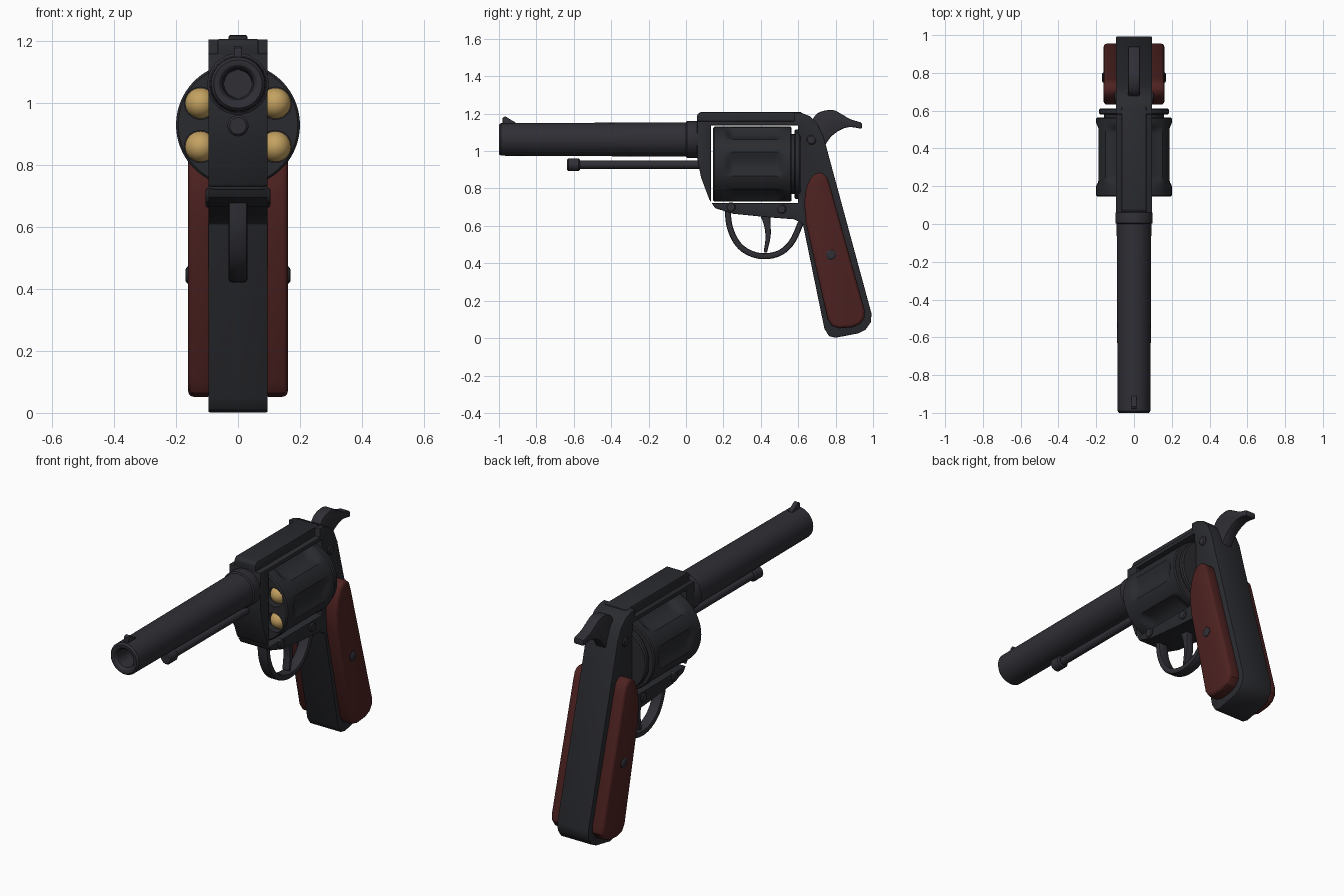
import bpy, bmesh, math

if "Cube" in bpy.data.objects:
    bpy.data.objects.remove(bpy.data.objects["Cube"])

def material(name, rgb):
    m = bpy.data.materials.new(name)
    m.diffuse_color = (*rgb, 1)
    m.use_nodes = True
    m.node_tree.nodes["Principled BSDF"].inputs["Base Color"].default_value = m.diffuse_color
    return m

STEEL = material("dark steel", (0.023, 0.024, 0.029))
BLUED = material("blued steel", (0.028, 0.028, 0.036))
WOOD = material("red brown wood", (0.075, 0.016, 0.015))
BRASS = material("brass", (0.55, 0.36, 0.12))

def make(name, bm, mat, bevel=0, segments=2, cutter=None, angle=30):
    """Turn a bmesh into an object, apply cut and bevel, shade it."""
    bmesh.ops.recalc_face_normals(bm, faces=bm.faces)
    me = bpy.data.meshes.new(name)
    bm.to_mesh(me)
    bm.free()
    me.materials.append(mat)
    ob = bpy.data.objects.new(name, me)
    bpy.context.collection.objects.link(ob)
    bpy.ops.object.select_all(action='DESELECT')
    ob.select_set(True)
    bpy.context.view_layer.objects.active = ob
    if cutter:
        mod = ob.modifiers.new("cut", 'BOOLEAN')
        mod.object, mod.operation, mod.solver = cutter, 'DIFFERENCE', 'EXACT'
        bpy.ops.object.modifier_apply(modifier="cut")
        bpy.data.objects.remove(cutter)
    if bevel:
        mod = ob.modifiers.new("bevel", 'BEVEL')
        mod.width, mod.segments = bevel, segments
        mod.limit_method, mod.angle_limit = 'ANGLE', math.radians(40)
        bpy.ops.object.modifier_apply(modifier="bevel")
    bpy.ops.object.shade_smooth_by_angle(angle=math.radians(angle))
    return ob

def prism(points, x0, x1, bm=None):
    """Side profile (y, z) extruded across x."""
    bm = bm or bmesh.new()
    a = [bm.verts.new((x0, y, z)) for y, z in points]
    b = [bm.verts.new((x1, y, z)) for y, z in points]
    bm.faces.new(a)
    bm.faces.new(b[::-1])
    for i in range(len(a)):
        j = (i + 1) % len(a)
        bm.faces.new((a[i], a[j], b[j], b[i]))
    return bm

def lathe(profile, cx, cz, n=40, bm=None, axis='Y', cy=0, shape=None):
    """Rings (position along axis, radius), capped at both ends."""
    bm = bm or bmesh.new()
    rings = []
    for t, r in profile:
        ring = []
        for k in range(n):
            a = 2 * math.pi * k / n
            rr = shape(a, t, r) if shape else r
            u, v = rr * math.cos(a), rr * math.sin(a)
            co = (cx + u, t, cz + v) if axis == 'Y' else (t, cy + u, cz + v)
            ring.append(bm.verts.new(co))
        rings.append(ring)
    bm.faces.new(rings[0])
    bm.faces.new(rings[-1][::-1])
    for p, q in zip(rings, rings[1:]):
        for k in range(n):
            j = (k + 1) % n
            bm.faces.new((p[k], p[j], q[j], q[k]))
    return bm

# Frame with the cylinder window cut through
outline = [(0.06, 1.16), (0.58, 1.16), (0.58, 1.207), (0.62, 1.203), (0.665, 1.185), (0.705, 1.145),
           (0.735, 1.08), (0.775, 0.93), (0.992, 0.13), (0.988, 0.085), (0.96, 0.045),
           (0.92, 0.025), (0.80, 0.002), (0.765, 0.01), (0.74, 0.05), (0.625, 0.61),
           (0.58, 0.635), (0.45, 0.645), (0.25, 0.665), (0.155, 0.695), (0.125, 0.74),
           (0.08, 0.86), (0.06, 0.96)]
window = make("window_cutter", prism([(0.133, 0.722), (0.6, 0.722), (0.6, 1.137), (0.133, 1.137)],
                                     -0.3, 0.3), STEEL)
window.hide_render = True
make("frame", prism(outline, -0.096, 0.096), STEEL, 0.01, cutter=window)
make("top_strap", prism([(0.06, 1.14), (0.06, 1.195), (0.075, 1.208), (0.62, 1.208), (0.62, 1.14)],
                        -0.066, 0.066), STEEL, 0.006)

# Barrel with recessed bore, and collar
make("barrel", lathe([(-0.88, 0.045), (-0.985, 0.05), (-0.998, 0.06), (-1.0, 0.065), (-1.0, 0.078),
                      (-0.99, 0.087), (0.08, 0.092)], 0, 1.062, 48), BLUED)
make("barrel_collar", lathe([(0.0, 0.092), (0.005, 0.099), (0.055, 0.099), (0.07, 0.094)],
                            0, 1.062, 48), BLUED)
make("front_sight", prism([(-0.98, 1.13), (-0.98, 1.178), (-0.965, 1.186), (-0.945, 1.172),
                           (-0.91, 1.152), (-0.91, 1.13)], -0.013, 0.013), BLUED, 0.003)

# Ejector rod with knob
make("ejector_rod", lathe([(-0.58, 0.022), (0.08, 0.022)], 0, 0.927, 24), BLUED)
make("ejector_knob", lathe([(-0.635, 0.027), (-0.628, 0.034), (-0.575, 0.034), (-0.567, 0.027)],
                           0, 0.927, 24), BLUED)

# Fluted cylinder with six chambers
CZ = 0.93

def flute(a, y, r):
    d = (a + math.pi / 6) % (math.pi / 3) - math.pi / 6
    across = max(0, 1 - (d / 0.33) ** 2)
    along = min(1, max(0, (y - 0.2) / 0.05)) * min(1, max(0, (0.535 - y) / 0.05))
    return r - 0.026 * across * along * along * (3 - 2 * along)

spots = [(0.14 * math.cos(math.radians(30 + 60 * i)), CZ + 0.14 * math.sin(math.radians(30 + 60 * i)))
         for i in range(6)]
holes = bmesh.new()
for x, z in spots:
    lathe([(0.1, 0.052), (0.24, 0.052)], x, z, 28, holes)
holes = make("chamber_cutter", holes, STEEL)
holes.hide_render = True
rows = [(0.145, 0.193), (0.152, 0.2)] + [(0.2 + 0.335 * i / 24, 0.2) for i in range(25)]
rows += [(0.558, 0.2), (0.565, 0.194)]
make("cylinder", lathe(rows, 0, CZ, 96, shape=flute), STEEL, cutter=holes)

# Round tips in the chambers
tips = bmesh.new()
for x, z in spots:
    dome = [(0.2 - 0.055 * math.cos(t), 0.05 * math.sin(t))
            for t in [0.06 + i * (math.pi / 2 - 0.06) / 8 for i in range(9)]]
    lathe(dome + [(0.235, 0.05)], x, z, 28, tips)
make("cartridges", tips, BRASS)

# Recoil plate behind the cylinder
make("cylinder_ratchet", lathe([(0.56, 0.16), (0.59, 0.16)], 0, CZ, 48), STEEL)
make("recoil_plate", lathe([(0.58, 0.178), (0.586, 0.185), (0.605, 0.185), (0.612, 0.178)],
                           0, CZ, 48), STEEL)

# Trigger guard: a bent band
def spline(pts, steps=5):
    out = []
    for i in range(len(pts) - 1):
        p = [pts[max(0, i - 1)], pts[i], pts[i + 1], pts[min(len(pts) - 1, i + 2)]]
        for s in range(steps):
            t = s / steps
            out.append(tuple(0.5 * (2 * b + (c - a) * t + (2 * a - 5 * b + 4 * c - d) * t * t
                                    + (3 * b - a - 3 * c + d) * t ** 3) for a, b, c, d in zip(*p)))
    return out + [pts[-1]]

path = spline([(0.222, 0.69), (0.235, 0.59), (0.28, 0.50), (0.35, 0.451), (0.43, 0.438),
               (0.51, 0.46), (0.57, 0.52), (0.615, 0.62)])
outer, inner = [], []
for i, (y, z) in enumerate(path):
    y0, z0 = path[max(0, i - 1)]
    y1, z1 = path[min(len(path) - 1, i + 1)]
    ln = math.hypot(y1 - y0, z1 - z0)
    ny, nz = (z1 - z0) / ln * 0.016, -(y1 - y0) / ln * 0.016
    outer.append((y + ny, z + nz))
    inner.append((y - ny, z - nz))
make("trigger_guard", prism(outer + inner[::-1], -0.031, 0.031), BLUED, 0.01)

# Trigger and hammer
front = spline([(0.39, 0.67), (0.415, 0.61), (0.425, 0.54), (0.415, 0.46)], 4)
back = spline([(0.432, 0.455), (0.452, 0.54), (0.452, 0.61), (0.45, 0.67)], 4)
make("trigger", prism(front + back, -0.022, 0.022), BLUED, 0.006)
top = spline([(0.66, 1.13), (0.70, 1.20), (0.78, 1.22), (0.835, 1.195), (0.88, 1.17), (0.94, 1.152)], 4)
under = spline([(0.94, 1.118), (0.875, 1.128), (0.82, 1.11), (0.77, 1.07), (0.725, 1.0)], 4)
make("hammer", prism(top + under + [(0.66, 1.0)], -0.031, 0.031), BLUED, 0.007)

# Grip panels and screws on both sides
panel = [(0.632, 0.73), (0.642, 0.80), (0.665, 0.855), (0.695, 0.884), (0.73, 0.885), (0.755, 0.86),
         (0.77, 0.815), (0.955, 0.15), (0.955, 0.11), (0.93, 0.075), (0.89, 0.058), (0.82, 0.052),
         (0.78, 0.065), (0.757, 0.10), (0.64, 0.62)]
for side, s in (("right", 1), ("left", -1)):
    make(side + "_grip_panel", prism(panel, s * 0.08, s * 0.161), WOOD, 0.022, 3)
    make(side + "_grip_screw", lathe([(s * 0.15, 0.027), (s * 0.164, 0.027), (s * 0.17, 0.018)],
                                     0, 0.445, 24, axis='X', cy=0.775), BLUED)
    screws = bmesh.new()
    for y, z in ((0.24, 0.70), (0.51, 0.69), (0.67, 1.06)):
        lathe([(s * 0.08, 0.026), (s * 0.1, 0.026), (s * 0.105, 0.02)], 0, z, 24, screws, 'X', y)
    make(side + "_frame_screws", screws, BLUED)
